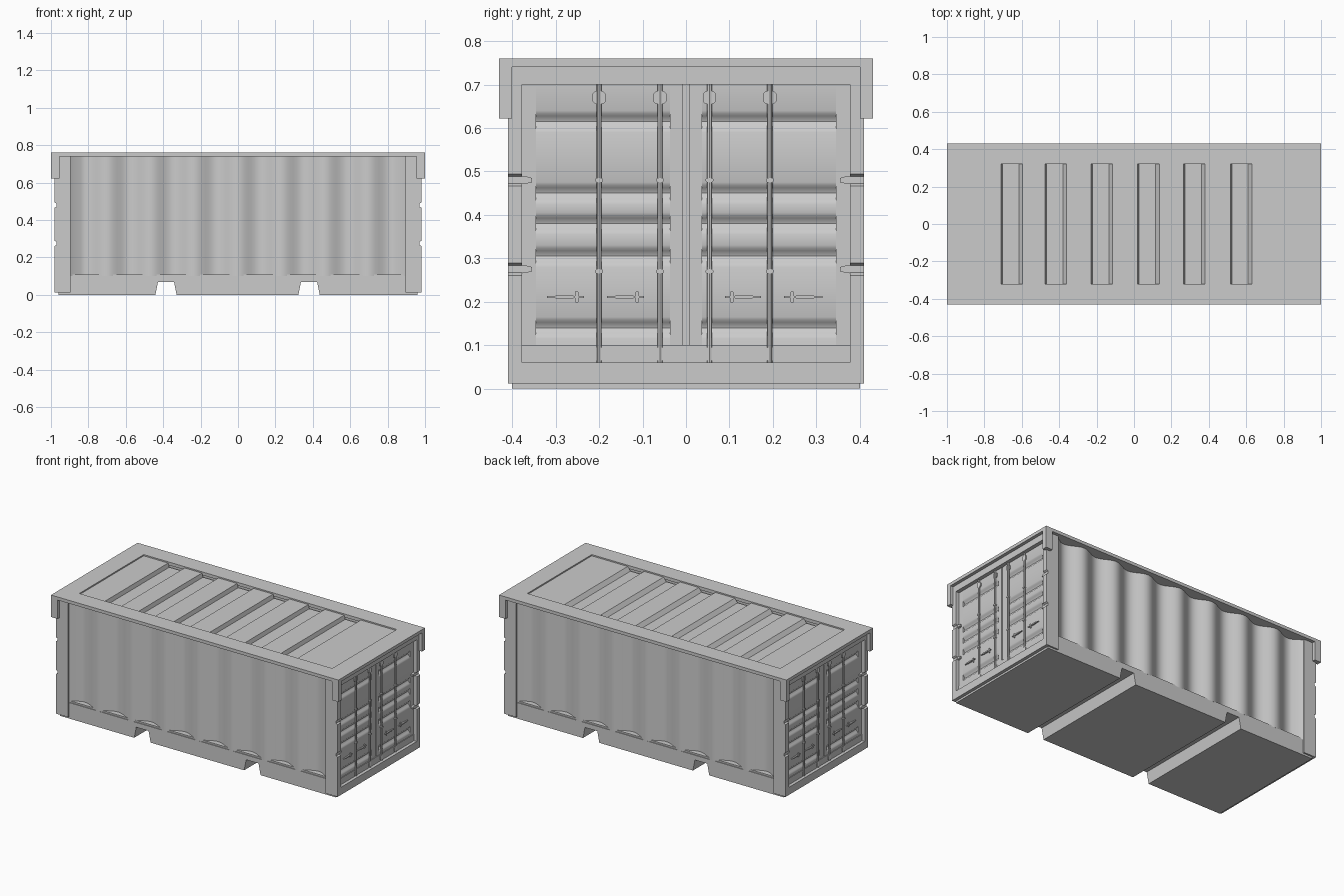
import bpy, bmesh, math

if "Cube" in bpy.data.objects:
    bpy.data.objects.remove(bpy.data.objects["Cube"])

grey = bpy.data.materials.new("painted_grey_steel")
grey.diffuse_color = (0.6, 0.6, 0.6, 1)
grey.use_nodes = True
grey.node_tree.nodes["Principled BSDF"].inputs["Base Color"].default_value = grey.diffuse_color


def prism(name, pts, a, b, axis='y', s=1):
    """Extrude a closed 2D profile from a to b. s=-1 turns it half round z.
    axis y: profile is (x, z); axis z: profile is (x, y); axis x: profile is (y, z)."""
    place = {'y': lambda p, t: (s * p[0], s * t, p[1]),
             'z': lambda p, t: (s * p[0], s * p[1], t),
             'x': lambda p, t: (s * t, s * p[0], p[1])}[axis]
    bm = bmesh.new()
    low = [bm.verts.new(place(p, a)) for p in pts]
    top = [bm.verts.new(place(p, b)) for p in pts]
    n = len(pts)
    bm.faces.new(low)
    bm.faces.new(top[::-1])
    for i in range(n):
        j = (i + 1) % n
        bm.faces.new((low[i], top[i], top[j], low[j]))
    bmesh.ops.recalc_face_normals(bm, faces=bm.faces)
    me = bpy.data.meshes.new(name)
    bm.to_mesh(me)
    bm.free()
    me.shade_smooth()
    me.set_sharp_from_angle(angle=math.radians(30))
    me.materials.append(grey)
    ob = bpy.data.objects.new(name, me)
    bpy.context.collection.objects.link(ob)
    return ob


def box(name, x0, x1, y0, y1, z0, z1, s=1):
    return prism(name, [(x0, z0), (x1, z0), (x1, z1), (x0, z1)], y0, y1, 'y', s)


def rounded(cy, cz, w, h, c):
    """Chamfered rectangle profile."""
    w, h = w / 2, h / 2
    return [(cy + y, cz + z) for y, z in
            [(-w + c, -h), (w - c, -h), (w, -h + c), (w, h - c),
             (w - c, h), (-w + c, h), (-w, h - c), (-w, -h + c)]]


# base with two fork pockets running right through
base = [(-.96, 0)]
for c in (-.385, .38):
    base += [(c - .057, 0), (c - .043, .07), (c + .043, .07), (c + .057, 0)]
base += [(.96, 0), (.96, .1), (-.96, .1)]
prism("base", base, -.4, .4)

# roof rim, as four strips around the sunken panel
for s in (1, -1):
    box("roof_rim_side", -1, 1, .32, .43, .74, .76, s)
    box("roof_rim_end", .88, 1, -.32, .32, .74, .76, s)

# roof panel with six cross grooves
roof = [(-.88, .752)]
for x in (-.71, -.475, -.23, .02, .265, .515):
    roof += [(x, .752), (x + .008, .728), (x + .095, .728), (x + .115, .752)]
roof += [(.88, .752), (.88, .70), (-.88, .70)]
prism("roof_panel", roof, -.32, .32)

# corrugated side wall outline, eight waves with straight end steps
wave = [(-.9, .34), (-.9, .405)]
for i in range(97):
    x = -.84 + 1.68 * i / 96
    wave.append((x, .381 + .02 * math.cos(2 * math.pi * (x + .93) / .2325)))
wave += [(.9, .405), (.9, .34)]

# corner post outline with hinge notches on the outer edge
post = [(.895, .012), (.98, .012)]
for z in (.275, .48):
    post += [(.98, z - .014), (.97, z - .008), (.97, z + .008), (.98, z + .014)]
post += [(.98, .74), (.895, .74)]

# door panel outline with five horizontal grooves
door = [(.92, .06), (.956, .06)]
for z in (.14, .305, .38, .45, .615):
    for k in range(9):
        t = k / 8
        door.append((.956 - .014 * math.sin(math.pi * t) ** 2, z - .025 + .05 * t))
door += [(.956, .70), (.92, .70)]

for s in (1, -1):
    prism("side_wall", wave, .1, .74, 'z', s)
    box("lower_side_rail", -.9, .9, .34, .395, .1, .11, s)

    # end frame: sill, header, posts, roof corner brackets
    box("door_sill", .9, .98, -.4, .4, .012, .06, s)
    box("door_header", .9, .98, -.4, .4, .70, .74, s)
    for m in (1, -1):
        prism("corner_post", post, m * .378, m * .41, 'y', s)
        box("corner_bracket", .955, 1, m * .4, m * .43, .622, .75, s)

        # door leaf: flat stiles either side of the grooved panel
        prism("door_panel", door, m * .037, m * .345, 'y', s)
        box("door_outer_stile", .92, .956, m * .345, m * .38, .06, .70, s)
        box("door_inner_stile", .92, .956, m * .008, m * .037, .06, .70, s)

        # hinges reaching into the post notches
        for z in (.275, .48):
            hinge = [(m * .355, z - .005), (m * .37, z - .009), (m * .408, z - .011),
                     (m * .408, z + .011), (m * .37, z + .009), (m * .355, z + .005)]
            prism("hinge", hinge, .94, .969, 'x', s)
    box("door_seal", .92, .952, -.008, .008, .06, .70, s)

    # locking rods with keepers, clamps and handles
    for y in (-.2, -.06, .054, .193):
        rod = [(.96 + .006 * math.cos(i * math.pi / 4), y + .006 * math.sin(i * math.pi / 4))
               for i in range(8)]
        prism("lock_rod", rod, .06, .70, 'z', s)
        for z in (.67, .08):
            prism("rod_keeper", rounded(y, z, .03, .03, .006), .95, .963, 'x', s)
        for z in (.27, .48):
            prism("rod_clamp", rounded(y, z, .018, .01, .003), .95, .968, 'x', s)

    for a, b, latch in ((-.32, -.235, -.252), (-.182, -.097, -.112),
                        (.09, .173, .105), (.226, .314, .245)):
        prism("lock_handle", [(a, .209), (b, .209), (b, .213), (a, .213)], .95, .963, 'x', s)
        grip = (a + .04) if latch - a > b - latch else (b - .04)
        prism("handle_grip", rounded(grip, .211, .045, .008, .003), .95, .965, 'x', s)
        prism("handle_latch", rounded(latch, .211, .008, .028, .003), .95, .962, 'x', s)
